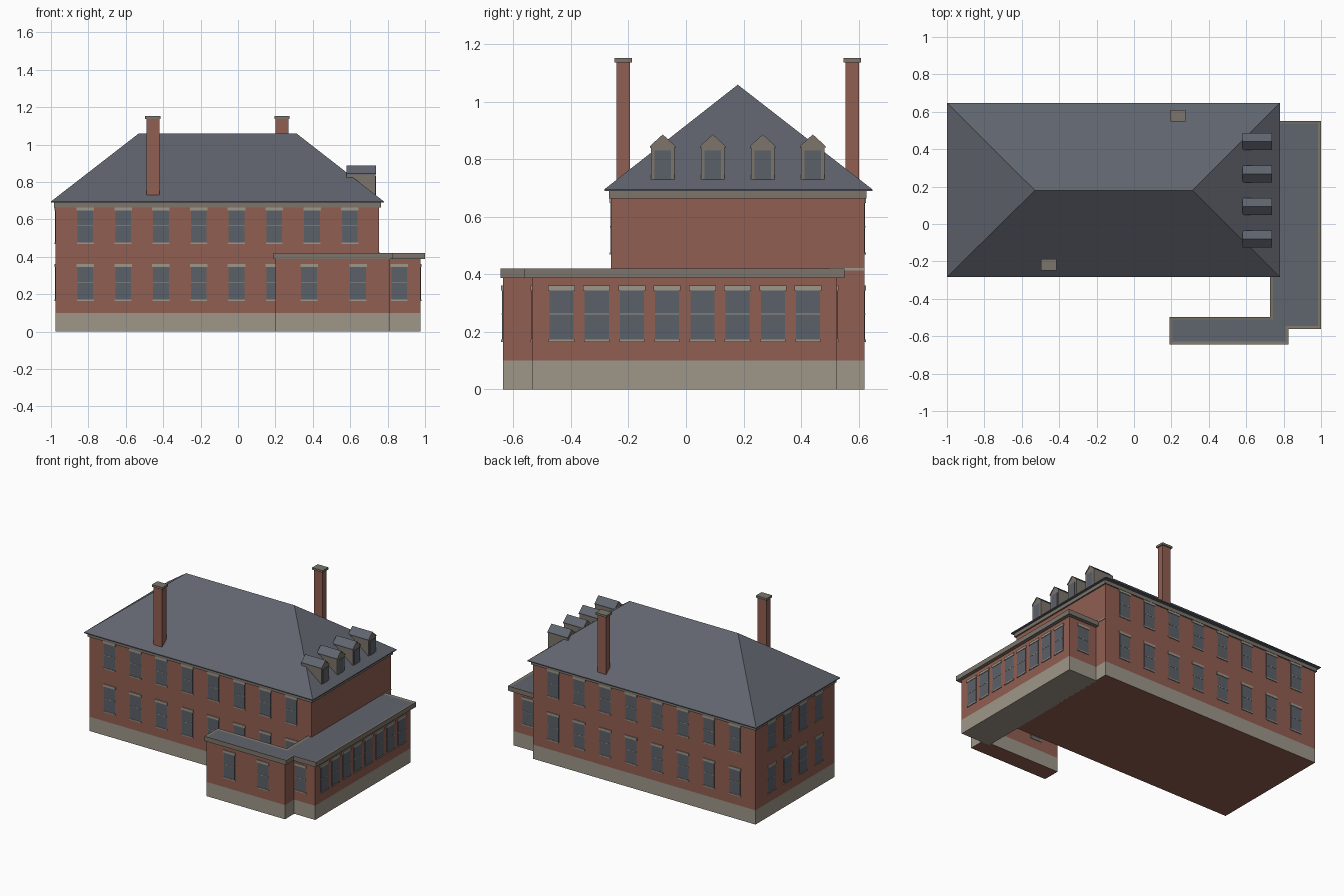
import bpy, bmesh
from mathutils import Vector, Matrix

cube = bpy.data.objects.get("Cube")
if cube:
    bpy.data.objects.remove(cube, do_unlink=True)


def material(name, r, g, b):
    m = bpy.data.materials.new(name)
    m.use_nodes = True
    m.diffuse_color = (r, g, b, 1)
    m.node_tree.nodes["Principled BSDF"].inputs["Base Color"].default_value = (r, g, b, 1)
    return m


BRICK, STONE, SLATE, TRIM, GLASS = range(5)
MATS = [
    material("red brick", 0.28, 0.112, 0.082),
    material("pale stone", 0.34, 0.305, 0.25),
    material("slate grey", 0.118, 0.128, 0.155),
    material("taupe trim", 0.2, 0.178, 0.148),
    material("window glass", 0.105, 0.118, 0.14),
]


def finish(name, bm):
    bmesh.ops.recalc_face_normals(bm, faces=bm.faces)
    mesh = bpy.data.meshes.new(name)
    for m in MATS:
        mesh.materials.append(m)
    bm.to_mesh(mesh)
    bm.free()
    obj = bpy.data.objects.new(name, mesh)
    bpy.context.collection.objects.link(obj)
    return obj


def add_box(bm, lo, hi, mat):
    lo, hi = Vector(lo), Vector(hi)
    place = Matrix.Translation((lo + hi) / 2) @ Matrix.Diagonal((*(hi - lo), 1))
    verts = bmesh.ops.create_cube(bm, size=1, matrix=place)["verts"]
    for f in {f for v in verts for f in v.link_faces}:
        f.material_index = mat


def add_prism(bm, outline, shift, mat):
    """Extrude a flat outline along a vector; returns the end face."""
    face = bm.faces.new([bm.verts.new(p) for p in outline])
    face.material_index = mat
    geom = bmesh.ops.extrude_face_region(bm, geom=[face], use_keep_orig=True)["geom"]
    verts = [g for g in geom if isinstance(g, bmesh.types.BMVert)]
    bmesh.ops.translate(bm, verts=verts, vec=shift)
    for v in verts:
        for f in v.link_faces:
            f.material_index = mat
    return next(g for g in geom if isinstance(g, bmesh.types.BMFace))


def rect(x0, y0, x1, y1):
    return [(x0, y0), (x1, y0), (x1, y1), (x0, y1)]


def walls(name, plan, top, bottom_mat):
    """Brick storeys on a flush stone plinth."""
    bm = bmesh.new()
    levels = [0, PLINTH, top]
    rings = [[bm.verts.new((x, y, z)) for x, y in plan] for z in levels]
    n = len(plan)
    for level, mat in enumerate((STONE, BRICK)):
        low, high = rings[level], rings[level + 1]
        for i in range(n):
            j = (i + 1) % n
            bm.faces.new((low[i], low[j], high[j], high[i])).material_index = mat
    bm.faces.new(rings[0]).material_index = bottom_mat
    bm.faces.new(rings[-1]).material_index = BRICK
    finish(name, bm)


PLINTH = 0.1
X0, X1, Y0, Y1 = -0.975, 0.755, -0.26, 0.62
RIDGE_Y = 0.18

# Main block and low wings
walls("main_walls", rect(X0, Y0, X1, Y1), 0.67, BRICK)
walls("side_wing_walls", rect(0.747, -0.535, 0.975, 0.525), 0.39, STONE)
walls("front_wing_walls", rect(0.2, -0.637, 0.812, -0.515), 0.39, BRICK)

# Main cornice
bm = bmesh.new()
add_box(bm, (X0 - 0.01, Y0 - 0.008, 0.665), (X1 + 0.01, Y1 + 0.008, 0.692), TRIM)
finish("main_cornice", bm)

# Hipped roof with a thin eave edge
bm = bmesh.new()
eaves = rect(-1.0, -0.284, 0.78, 0.648)
base = [bm.verts.new((x, y, 0.69)) for x, y in eaves]
edge = [bm.verts.new((x, y, 0.696)) for x, y in eaves]
west, east = [bm.verts.new((x, RIDGE_Y, 1.06)) for x in (-0.53, 0.312)]
bm.faces.new(base)
for i in range(4):
    j = (i + 1) % 4
    bm.faces.new((base[i], base[j], edge[j], edge[i]))
for loop in ((edge[0], edge[1], east, west), (edge[1], edge[2], east),
             (edge[2], edge[3], west, east), (edge[3], edge[0], west)):
    bm.faces.new(loop)
for f in bm.faces:
    f.material_index = SLATE
finish("hipped_roof", bm)

# Flat wing roof: trim fascia with a sunken slate panel
bm = bmesh.new()
roof_plan = [(0.19, -0.645), (0.827, -0.645), (0.827, -0.562), (1.0, -0.562),
             (1.0, 0.552), (0.727, 0.552), (0.727, -0.497), (0.19, -0.497)]
top = add_prism(bm, [(x, y, 0.388) for x, y in roof_plan], (0, 0, 0.033), TRIM)
bmesh.ops.recalc_face_normals(bm, faces=bm.faces)
bmesh.ops.inset_region(bm, faces=[top], thickness=0.017, depth=-0.003, use_even_offset=True)
top.material_index = SLATE
finish("wing_flat_roof", bm)

# Stone string course on the exposed side wall
bm = bmesh.new()
add_box(bm, (X1 - 0.005, 0.5, 0.414), (X1 + 0.004, Y1, 0.423), STONE)
finish("string_course", bm)


def windows(name, normal, wall, centres, sills):
    """Sash windows on one wall; normal is '+x', '-x', '+y' or '-y'."""
    bm = bmesh.new()
    sign = 1 if normal[0] == "+" else -1

    def plate(c, half, z0, z1, depth, mat):
        d0, d1 = sorted((wall - sign * 0.004, wall + sign * depth))
        lo, hi = (d0, c - half, z0), (d1, c + half, z1)
        if normal[1] == "y":
            lo, hi = (c - half, d0, z0), (c + half, d1, z1)
        add_box(bm, lo, hi, mat)

    for z in sills:
        for c in centres:
            plate(c, 0.042, z, z + 0.177, 0.003, GLASS)
            plate(c, 0.047, z + 0.175, z + 0.192, 0.006, STONE)
            plate(c, 0.045, z - 0.005, z + 0.003, 0.006, STONE)
            plate(c, 0.042, z + 0.09, z + 0.094, 0.0045, STONE)
    finish(name, bm)


LOW, HIGH = 0.17, 0.474
bays = [-0.816 + 0.202 * i for i in range(8)]
side_bays = [RIDGE_Y + 0.174 * (i - 1.5) for i in range(4)]
wing_bays = [-0.433 + 0.1225 * i for i in range(8)]
windows("front_windows", "-y", Y0, bays, (LOW, HIGH))
windows("back_windows", "+y", Y1, bays, (LOW, HIGH))
windows("end_windows", "-x", X0, side_bays, (LOW, HIGH))
windows("side_wing_windows", "+x", 0.975, wing_bays, (LOW,))
windows("side_wing_front_window", "-y", -0.535, [0.862], (LOW,))
windows("side_wing_back_window", "+y", 0.525, [0.862], (LOW,))
windows("front_wing_windows", "-y", -0.637, [0.38, 0.642], (LOW,))
windows("front_wing_back_windows", "+y", -0.515, [0.38, 0.642], (LOW,))

# Gabled dormers on the hipped end
for i, y in enumerate(side_bays):
    bm = bmesh.new()
    x, back = 0.735, 0.58
    gable = [(-0.041, 0.725), (0.041, 0.725), (0.041, 0.843), (0, 0.88), (-0.041, 0.843)]
    add_prism(bm, [(x, y + dy, z) for dy, z in gable], (back - x, 0, 0), TRIM)
    for s in (-1, 1):
        slope = [(0, 0.88), (0, 0.887), (s * 0.045, 0.846), (s * 0.045, 0.839)]
        add_prism(bm, [(x + 0.002, y + dy, z) for dy, z in slope],
                  (back - x - 0.002, 0, 0), SLATE)
        # Trim edge along the gable
        add_prism(bm, [(x + 0.003, y + dy, z) for dy, z in slope], (-0.001, 0, 0), TRIM)
    add_box(bm, (x - 0.004, y - 0.028, 0.731), (x + 0.003, y + 0.028, 0.831), GLASS)
    finish(f"dormer_{i + 1}", bm)

# Chimneys with caps
for name, x, y in (("front_chimney", -0.455, -0.218), ("back_chimney", 0.235, 0.578)):
    bm = bmesh.new()
    add_box(bm, (x - 0.034, y - 0.023, 0.7), (x + 0.034, y + 0.023, 1.14), BRICK)
    add_box(bm, (x - 0.041, y - 0.031, 1.138), (x + 0.041, y + 0.031, 1.153), TRIM)
    finish(name, bm)
